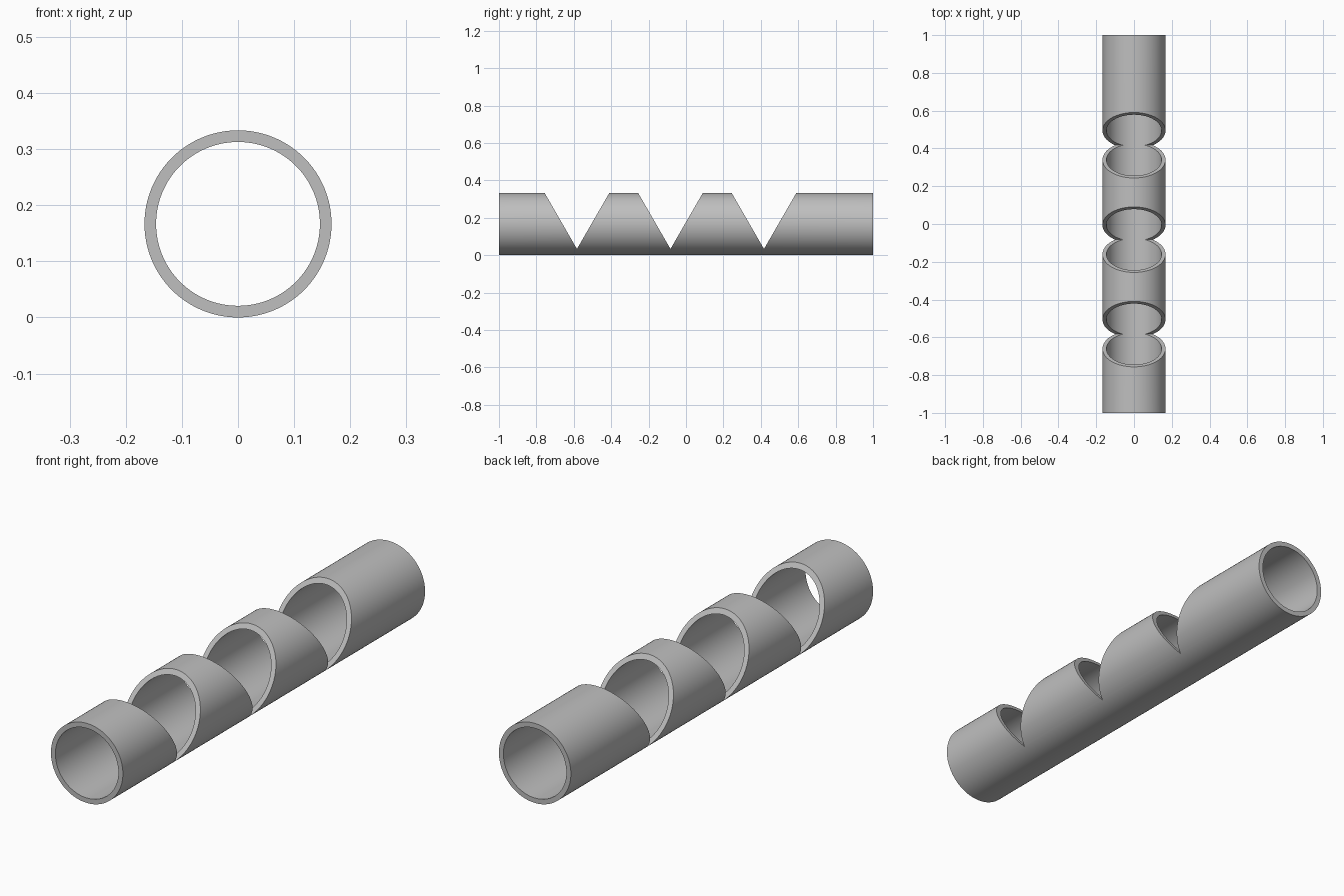
import bpy
import bmesh
import math
from mathutils import Matrix, Vector

if "Cube" in bpy.data.objects:
    bpy.data.objects.remove(bpy.data.objects["Cube"], do_unlink=True)

OUTER, INNER, LENGTH, SEGMENTS = 0.1667, 0.146, 2.0, 128
NOTCH_BOTTOM, NOTCH_TOP = 0.033, 0.40
NOTCH_CENTRES = (-0.583, -0.083, 0.417)

grey = bpy.data.materials.new("plain grey")
grey.use_nodes = True
colour = (0.52, 0.52, 0.52, 1.0)
grey.diffuse_color = colour
grey.node_tree.nodes["Principled BSDF"].inputs["Base Color"].default_value = colour


def add_object(name, bm):
    bmesh.ops.recalc_face_normals(bm, faces=bm.faces[:])
    mesh = bpy.data.meshes.new(name)
    bm.to_mesh(mesh)
    bm.free()
    mesh.materials.append(grey)
    obj = bpy.data.objects.new(name, mesh)
    bpy.context.collection.objects.link(obj)
    return obj


# Hollow tube: a rectangular wall section spun around the long axis
bm = bmesh.new()
half = LENGTH / 2
section = [(OUTER, -half), (OUTER, half), (INNER, half), (INNER, -half)]
rings = []
for i in range(SEGMENTS):
    turn = Matrix.Rotation(2 * math.pi * i / SEGMENTS, 3, 'Y')
    rings.append([bm.verts.new(turn @ Vector((r, y, 0)) + Vector((0, 0, OUTER)))
                  for r, y in section])
for a, b in zip(rings, rings[1:] + rings[:1]):
    for k in range(4):
        n = (k + 1) % 4
        bm.faces.new((a[k], a[n], b[n], b[k]))
tube = add_object("notched_tube", bm)

# V-shaped notch cutters with a sixty degree opening
bm = bmesh.new()
spread = (NOTCH_TOP - NOTCH_BOTTOM) * math.tan(math.radians(30))
for y in NOTCH_CENTRES:
    profile = [(y, NOTCH_BOTTOM), (y + spread, NOTCH_TOP), (y - spread, NOTCH_TOP)]
    face = bm.faces.new([bm.verts.new((-0.3, py, pz)) for py, pz in profile])
    grown = bmesh.ops.extrude_face_region(bm, geom=[face])
    bmesh.ops.translate(bm, vec=(0.6, 0, 0),
                        verts=[g for g in grown["geom"] if isinstance(g, bmesh.types.BMVert)])
    # Keep the starting cap so that each cutter is closed
    if not face.is_valid or len(face.edges[0].link_faces) < 2:
        bmesh.ops.holes_fill(bm, edges=[e for e in bm.edges if e.is_boundary])
cutter = add_object("notch_cutter", bm)
cutter.hide_render = True

# Cut the notches, then remove the cutter
cut = tube.modifiers.new("notches", 'BOOLEAN')
cut.operation = 'DIFFERENCE'
cut.solver = 'EXACT'
cut.object = cutter
bpy.ops.object.select_all(action='DESELECT')
bpy.context.view_layer.objects.active = tube
tube.select_set(True)
bpy.ops.object.modifier_apply(modifier=cut.name)
bpy.data.objects.remove(cutter, do_unlink=True)

# Smooth round walls with crisp cut edges
bpy.ops.object.shade_smooth_by_angle(angle=math.radians(25))
